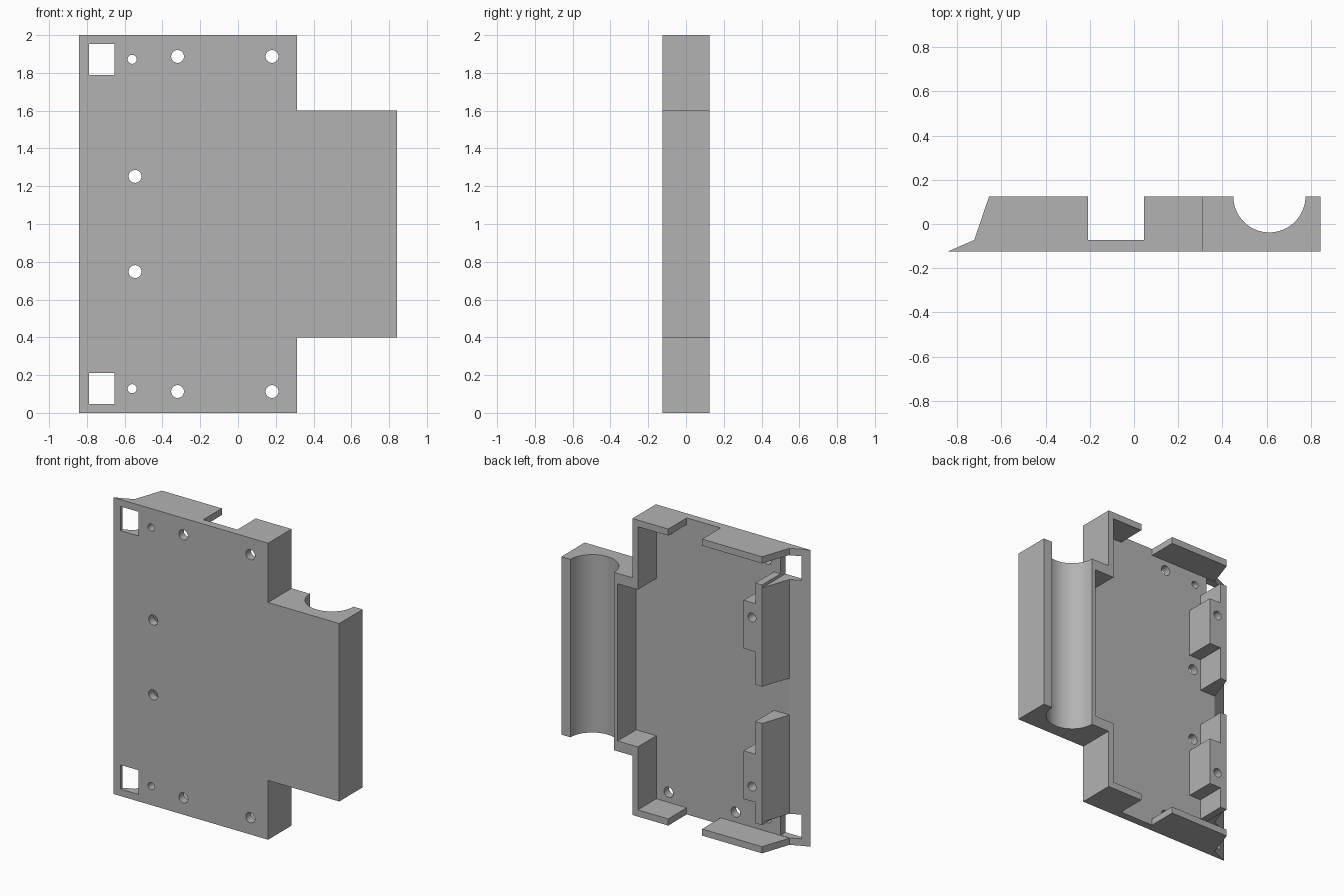
import bpy, bmesh, math
from mathutils import Matrix

if "Cube" in bpy.data.objects:
    bpy.data.objects.remove(bpy.data.objects["Cube"], do_unlink=True)

BACK, FLOOR, FRONT = 0.125, -0.072, -0.125
WALL = 0.045

grey = bpy.data.materials.new("plain_grey")
grey.use_nodes = True
grey.diffuse_color = (0.45, 0.45, 0.45, 1)
grey.node_tree.nodes["Principled BSDF"].inputs["Base Color"].default_value = (0.45, 0.45, 0.45, 1)


def make(name, bm):
    bmesh.ops.recalc_face_normals(bm, faces=bm.faces)
    mesh = bpy.data.meshes.new(name)
    bm.to_mesh(mesh)
    bm.free()
    mesh.materials.append(grey)
    ob = bpy.data.objects.new(name, mesh)
    bpy.context.collection.objects.link(ob)
    return ob


def prism(name, outline, z0, z1):
    bm = bmesh.new()
    face = bm.faces.new([bm.verts.new((x, y, z0)) for x, y in outline])
    new = bmesh.ops.extrude_face_region(bm, geom=[face])["geom"]
    bmesh.ops.translate(bm, vec=(0, 0, z1 - z0),
                        verts=[v for v in new if isinstance(v, bmesh.types.BMVert)])
    return make(name, bm)


def box(name, x0, x1, y0, y1, z0, z1):
    return prism(name, [(x0, y0), (x1, y0), (x1, y1), (x0, y1)], z0, z1)


def drill(x, z, radius, y0, y1):
    bm = bmesh.new()
    bmesh.ops.create_cone(bm, cap_ends=True, segments=32, radius1=radius,
                          radius2=radius, depth=y1 - y0)
    bm.transform(Matrix.Translation((x, (y0 + y1) / 2, z)) @ Matrix.Rotation(math.pi / 2, 4, "X"))
    return make("drill", bm)


def combine(target, tool, operation="DIFFERENCE"):
    mod = target.modifiers.new("bool", "BOOLEAN")
    mod.operation, mod.solver, mod.object = operation, "EXACT", tool
    tool.hide_render = True
    bpy.context.view_layer.objects.active = target
    bpy.ops.object.modifier_apply(modifier=mod.name)
    bpy.data.objects.remove(tool, do_unlink=True)


# Tray body: sloped left edge, notch and half-round trough in one profile
trough = [(0.612 - 0.163 * math.cos(math.pi * i / 32),
           BACK - 0.163 * math.sin(math.pi * i / 32)) for i in range(33)]
outline = [(-0.843, FRONT), (0.843, FRONT), (0.843, BACK)] + trough[::-1] + [
    (0.045, BACK), (0.045, FLOOR), (-0.208, FLOOR), (-0.208, BACK),
    (-0.655, BACK), (-0.722, FLOOR)]
tray = prism("tray_body", outline, 0, 2)

# Inner pocket and its extension behind the trough
combine(tray, box("pocket", -0.605, 0.272, FLOOR, 0.3, WALL, 2 - WALL))
combine(tray, box("side_pocket", 0.2, 0.422, FLOOR, 0.3, 0.47, 1.53))
# Gap between the two clips
combine(tray, box("middle_gap", -0.9, -0.55, FLOOR, 0.3, 0.876, 1.124))


def ends(z0, z1):
    return (z0, z1), (2 - z1, 2 - z0)


# Cut corners beside the trough block
for z0, z1 in ends(1.6, 2.1):
    combine(tray, box("corner", 0.312, 1, -0.3, 0.3, z0, z1))
# Gaps at the clip ends and rectangular windows
for z0, z1 in ends(1.81, 2 - WALL):
    combine(tray, box("end_gap", -0.9, -0.55, FLOOR, 0.3, z0, z1))
for z0, z1 in ends(1.79, 1.953):
    combine(tray, box("window", -0.79, -0.655, -0.3, 0.3, z0, z1))
# Screw bosses on the inside of the clips
for z0, z1 in ends(1.345, 1.67):
    combine(tray, box("boss", -0.635, -0.517, FLOOR - 0.02, BACK, z0, z1), "UNION")

# Screw holes through the plate, then blind holes in the bosses
for x, z, radius in ((-0.32, 1.887, 0.034), (0.18, 1.887, 0.034),
                     (-0.56, 1.872, 0.024), (-0.545, 1.252, 0.034)):
    for height in (z, 2 - z):
        combine(tray, drill(x, height, radius, -0.2, 0))
for height in (1.57, 0.43):
    combine(tray, drill(-0.58, height, 0.03, 0, 0.2))

# Smooth only the trough and hole walls
bpy.ops.object.select_all(action="DESELECT")
tray.select_set(True)
bpy.context.view_layer.objects.active = tray
bpy.ops.object.shade_smooth_by_angle(angle=math.radians(15))
